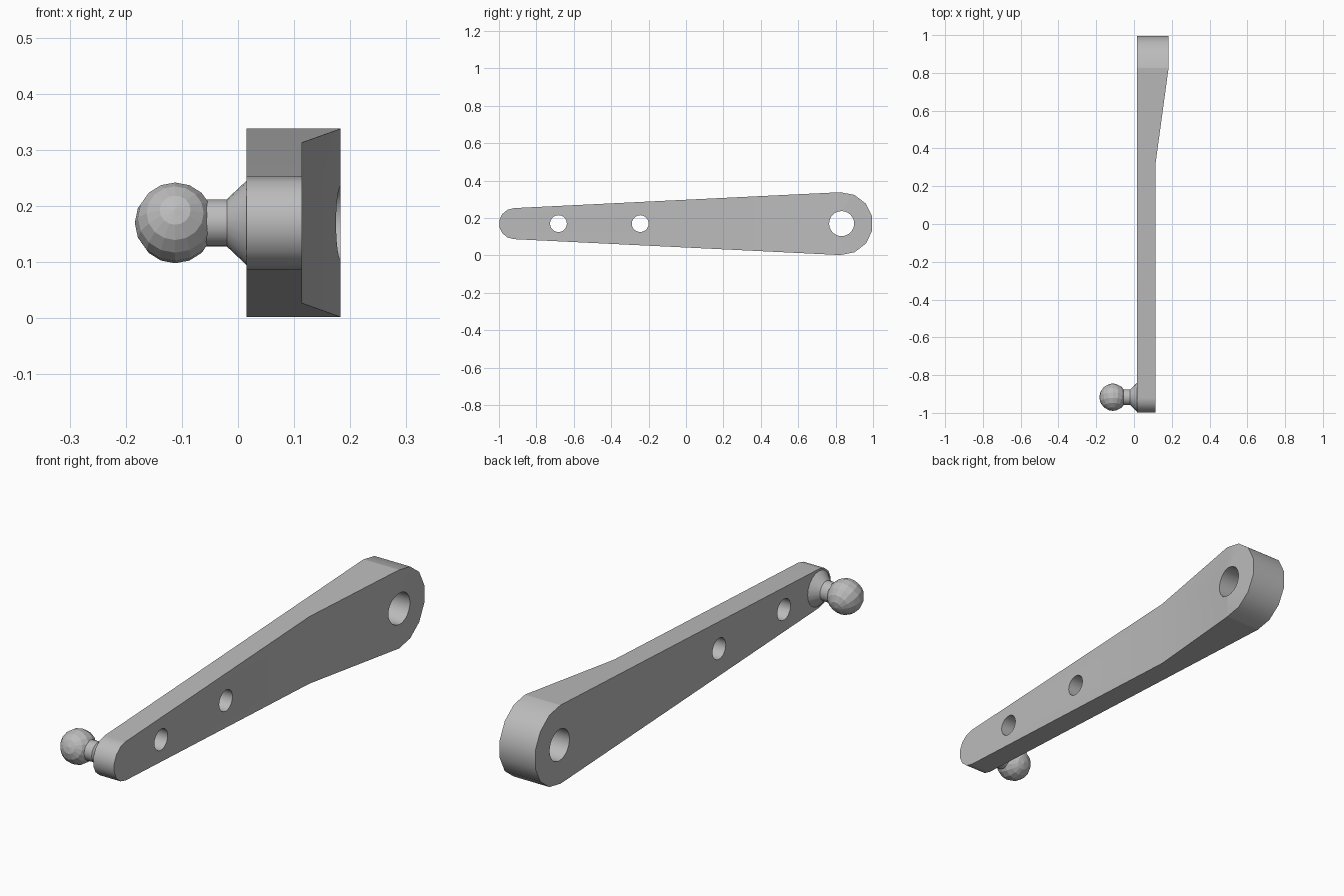
import bpy, bmesh
from math import cos, sin, radians, pi
from mathutils import Matrix, Vector

cube = bpy.data.objects.get("Cube")
if cube:
    bpy.data.objects.remove(cube, do_unlink=True)

MID = 0.17                      # height of the centre line
BIG_Y, BIG_R = 0.832, 0.168     # large rounded end
TIP_Y, TIP_R = -0.917, 0.083    # small rounded end
INNER, THIN, THICK = 0.015, 0.114, 0.183
TAPER = (0.32, 0.826)

steel = bpy.data.materials.new("grey steel")
steel.use_nodes = True
steel.diffuse_color = (0.5, 0.5, 0.5, 1)
steel.node_tree.nodes["Principled BSDF"].inputs["Base Color"].default_value = (0.5, 0.5, 0.5, 1)


def add_object(name, bm):
    bmesh.ops.recalc_face_normals(bm, faces=bm.faces)
    mesh = bpy.data.meshes.new(name)
    bm.to_mesh(mesh)
    bm.free()
    mesh.materials.append(steel)
    obj = bpy.data.objects.new(name, mesh)
    bpy.context.collection.objects.link(obj)
    return obj


def activate(obj):
    bpy.ops.object.select_all(action='DESELECT')
    obj.select_set(True)
    bpy.context.view_layer.objects.active = obj


def smooth(obj, degrees=32):
    activate(obj)
    bpy.ops.object.shade_smooth_by_angle(angle=radians(degrees))


def lathe(name, profile, y, sides):
    """Revolve (x, radius) points around an axis along x."""
    bm = bmesh.new()
    rings = [[bm.verts.new((x, y + r * cos(2 * pi * i / sides), MID + r * sin(2 * pi * i / sides)))
              for i in range(sides)] for x, r in profile]
    for a, b in zip(rings, rings[1:]):
        for i in range(sides):
            j = (i + 1) % sides
            bm.faces.new((a[i], a[j], b[j], b[i]))
    bm.faces.new(rings[0])
    bm.faces.new(rings[-1])
    return add_object(name, bm)


# Lever arm: two rounded ends joined by straight sides
def arc(y, r, start, end, steps=7):
    angles = [radians(start + (end - start) * i / steps) for i in range(steps + 1)]
    return [(INNER, y + r * cos(a), MID + r * sin(a)) for a in angles]


bm = bmesh.new()
outline = arc(BIG_Y, BIG_R, -92.5, 92.5) + arc(TIP_Y, TIP_R, 92.5, 267.5)
face = bm.faces.new([bm.verts.new(p) for p in outline])
grown = bmesh.ops.extrude_face_region(bm, geom=[face])
for v in grown["geom"]:
    if isinstance(v, bmesh.types.BMVert):
        v.co.x = THICK
for y in TAPER:
    bmesh.ops.bisect_plane(bm, geom=bm.verts[:] + bm.edges[:] + bm.faces[:],
                           plane_co=(0, y, 0), plane_no=(0, 1, 0), dist=0.0001)
# The outer face slopes from the thin front to the thick back
for v in bm.verts:
    if v.co.x > INNER + 0.01:
        t = min(max((v.co.y - TAPER[0]) / (TAPER[1] - TAPER[0]), 0), 1)
        v.co.x = THIN + (THICK - THIN) * t
arm = add_object("lever_arm", bm)

# Drilled holes: pivot, two small holes and the stud seat
for y, r, sides in ((BIG_Y, 0.067, 24), (-0.245, 0.045, 20), (-0.682, 0.045, 20), (TIP_Y, 0.043, 20)):
    cutter = lathe("hole_cutter", [(-0.1, r), (0.3, r)], y, sides)
    cutter.hide_render = True
    mod = arm.modifiers.new("hole", 'BOOLEAN')
    mod.operation = 'DIFFERENCE'
    mod.solver = 'EXACT'
    mod.object = cutter
    activate(arm)
    bpy.ops.object.modifier_apply(modifier=mod.name)
    bpy.data.objects.remove(cutter, do_unlink=True)
smooth(arm)
weighted = arm.modifiers.new("even shading", 'WEIGHTED_NORMAL')
weighted.keep_sharp = True

# Stud: neck, flared collar and pin seated in the arm
stud = lathe("ball_stud", [(-0.07, 0.042), (-0.054, 0.042), (-0.02, 0.042), (INNER, 0.075),
                           (INNER, 0.043), (THIN, 0.043)], TIP_Y, 20)
smooth(stud)

# Ball: faceted sphere with its pole tipped forward
bm = bmesh.new()
turn = Vector((0, 0, 1)).rotation_difference(Vector((0, -0.94, 0.34))).to_matrix().to_4x4()
bmesh.ops.create_uvsphere(bm, u_segments=16, v_segments=8, radius=0.072,
                          matrix=Matrix.Translation((-0.112, TIP_Y, MID)) @ turn)
add_object("ball", bm)
